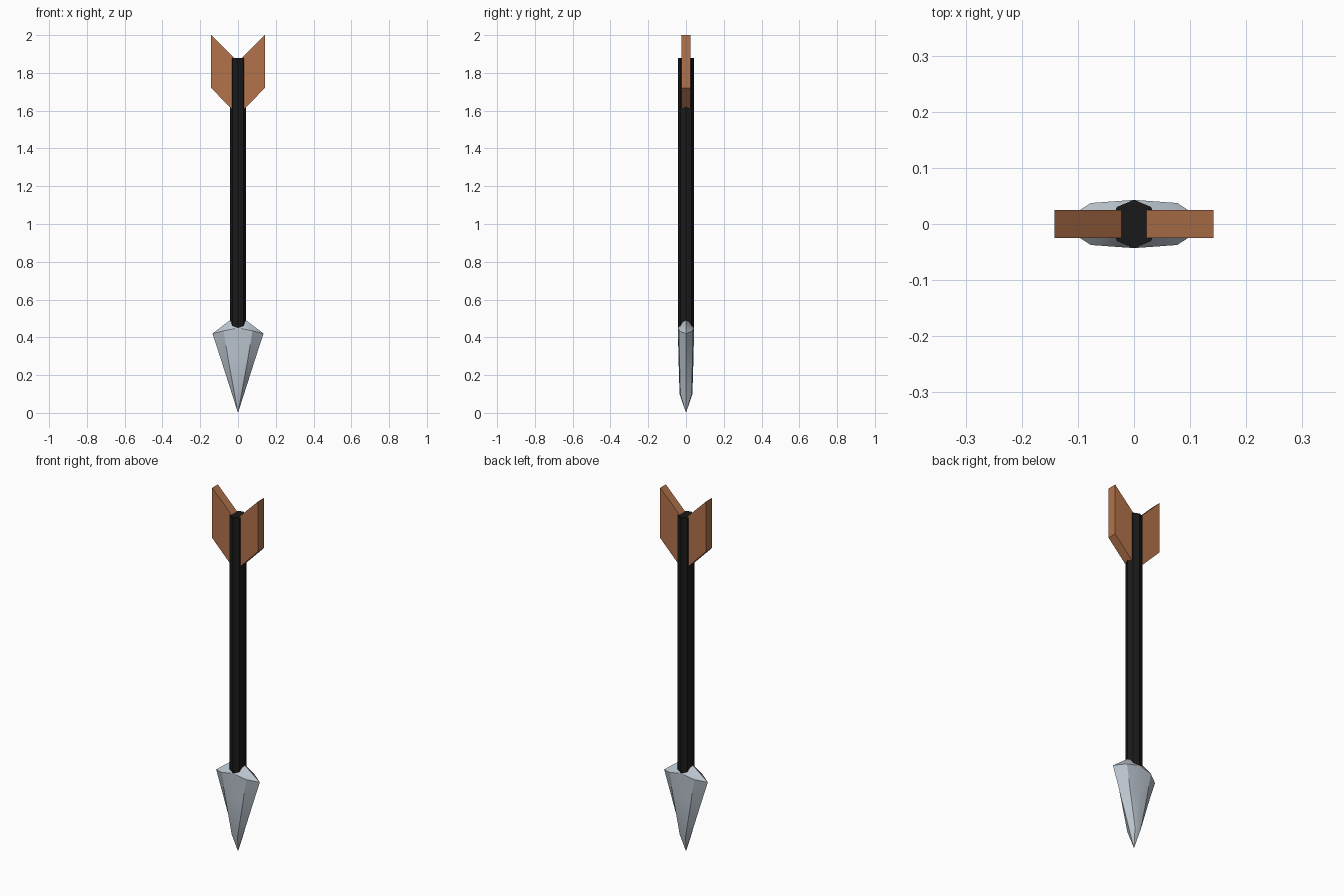
import bpy, bmesh, math

if "Cube" in bpy.data.objects:
    bpy.data.objects.remove(bpy.data.objects["Cube"])


def material(name, rgb):
    m = bpy.data.materials.new(name)
    m.diffuse_color = (*rgb, 1)
    m.use_nodes = True
    m.node_tree.nodes["Principled BSDF"].inputs["Base Color"].default_value = m.diffuse_color
    return m


def finish(bm, name, mat):
    bmesh.ops.recalc_face_normals(bm, faces=bm.faces)
    me = bpy.data.meshes.new(name)
    bm.to_mesh(me)
    bm.free()
    me.materials.append(mat)
    ob = bpy.data.objects.new(name, me)
    bpy.context.collection.objects.link(ob)
    return ob


black = material("black", (0.01, 0.01, 0.01))
brown = material("brown", (0.45, 0.17, 0.07))
steel = material("steel", (0.5, 0.56, 0.62))

# Shaft: eight-sided rod with corners on the axes
R, Z0, Z1 = 0.043, 0.45, 1.88
bm = bmesh.new()
ring = [bm.verts.new((R * math.cos(i * math.pi / 4), R * math.sin(i * math.pi / 4), Z0)) for i in range(8)]
base = bm.faces.new(ring)
ext = bmesh.ops.extrude_face_region(bm, geom=[base], use_keep_orig=True)
bmesh.ops.translate(bm, verts=[v for v in ext["geom"] if isinstance(v, bmesh.types.BMVert)], vec=(0, 0, Z1 - Z0))
finish(bm, "shaft", black)

# Feathers: slanted slabs, mirrored left and right
for side, name in ((-1, "feather_left"), (1, "feather_right")):
    bm = bmesh.new()
    outline = [(0.015, 1.59), (0.142, 1.72), (0.142, 2.0), (0.015, 1.873)]
    face = bm.faces.new([bm.verts.new((side * x, -0.025, z)) for x, z in outline])
    ext = bmesh.ops.extrude_face_region(bm, geom=[face], use_keep_orig=True)
    bmesh.ops.translate(bm, verts=[v for v in ext["geom"] if isinstance(v, bmesh.types.BMVert)], vec=(0, 0.05, 0))
    finish(bm, name, brown)


# Arrowhead: flattened eight-sided rings between the tip and a hidden apex
def head_ring(bm, w, h, z_edge, z_bevel, z_mid):
    quarter = [(w, 0, z_edge), (0.57 * w, 0.87 * h, z_bevel), (0, h, z_mid), (-0.57 * w, 0.87 * h, z_bevel)]
    return [bm.verts.new((s * x, s * y, z)) for s in (1, -1) for x, y, z in quarter]


bm = bmesh.new()
rings = [
    head_ring(bm, 0.032, 0.034, 0.1, 0.1, 0.1),
    head_ring(bm, 0.096, 0.040, 0.3, 0.3, 0.3),
    head_ring(bm, 0.135, 0.043, 0.42, 0.434, 0.45),
]
tip = bm.verts.new((0, 0, 0))
apex = bm.verts.new((0, 0, 0.523))
for i in range(8):
    j = (i + 1) % 8
    bm.faces.new((tip, rings[0][j], rings[0][i]))
    bm.faces.new((apex, rings[-1][i], rings[-1][j]))
    for a, b in zip(rings, rings[1:]):
        bm.faces.new((a[i], a[j], b[j], b[i]))
head = finish(bm, "arrowhead", steel)
bpy.context.view_layer.objects.active = head
head.select_set(True)
bpy.ops.object.shade_smooth_by_angle(angle=math.radians(30))
